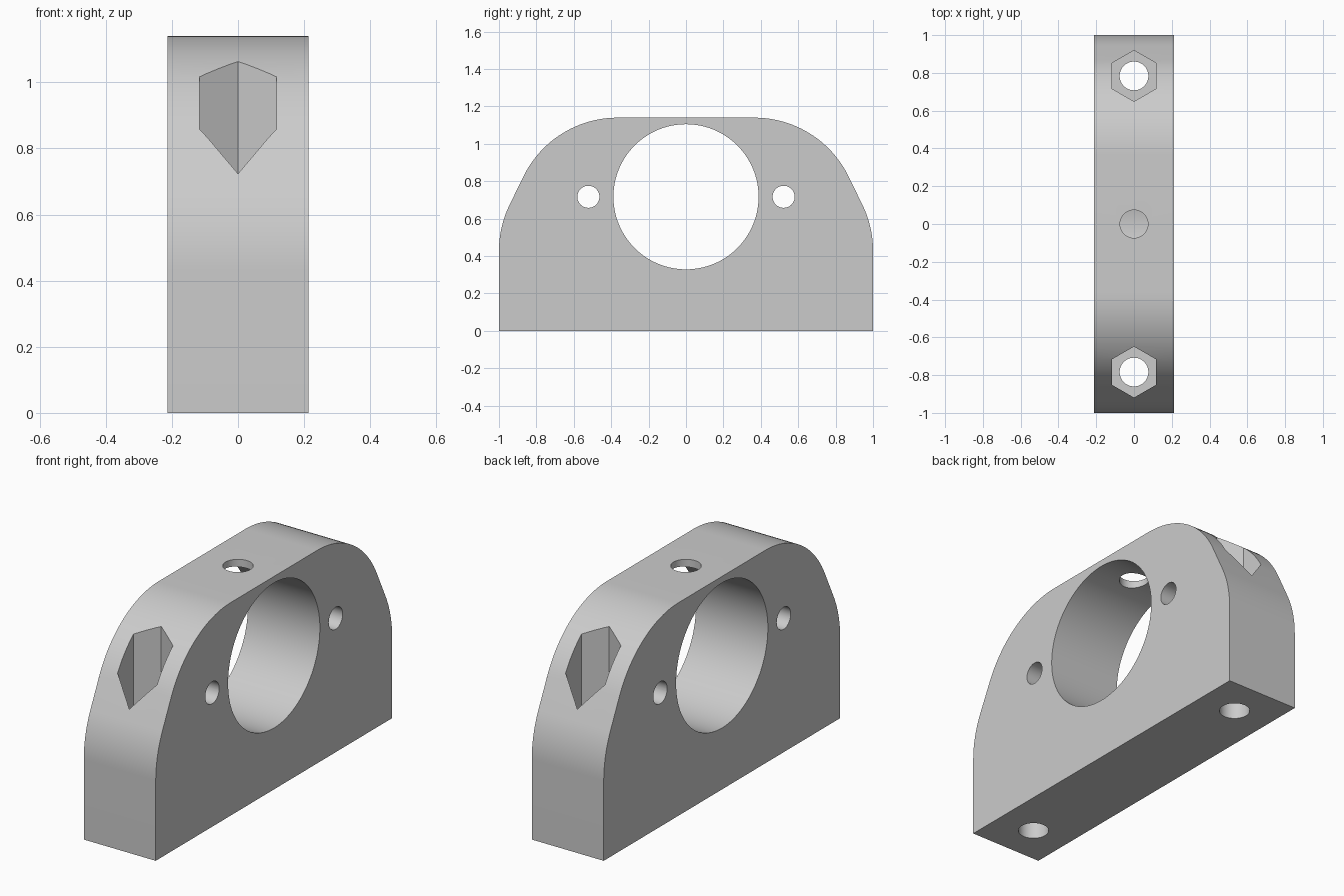
import bpy, bmesh
from math import sin, cos, tan, radians, pi
from mathutils import Matrix

cube = bpy.data.objects.get("Cube")
if cube:
    bpy.data.objects.remove(cube, do_unlink=True)

HALF_WIDTH = 0.213
HEIGHT = 1.14
BORE_Z = 0.717
SHOULDER = 0.56      # radius of both shoulder arcs
FLAT_END = 0.366     # half length of the flat top
BOLT_Y = 0.784
POCKET_FLOOR = 0.4

grey = bpy.data.materials.new("plain grey")
grey.use_nodes = True
grey.diffuse_color = (0.6, 0.6, 0.6, 1)
grey.node_tree.nodes["Principled BSDF"].inputs["Base Color"].default_value = (0.6, 0.6, 0.6, 1)


def to_object(name, bm):
    bmesh.ops.recalc_face_normals(bm, faces=bm.faces)
    mesh = bpy.data.meshes.new(name)
    bm.to_mesh(mesh)
    bm.free()
    mesh.materials.append(grey)
    obj = bpy.data.objects.new(name, mesh)
    bpy.context.scene.collection.objects.link(obj)
    return obj


def prism(name, center, radius, length, sides, axis="Z"):
    """Cylinder or hexagonal prism along Z or X, with a corner towards y."""
    bm = bmesh.new()
    bmesh.ops.create_cone(bm, cap_ends=True, segments=sides, radius1=radius,
                          radius2=radius, depth=length)
    turn = Matrix.Rotation(pi / 2, 4, "Y") if axis == "X" else Matrix.Identity(4)
    bm.transform(Matrix.Translation(center) @ turn)
    return to_object(name, bm)


# Half outline: upper shoulder arc, straight slope, lower arc, foot
slope = radians(64)
half = []
for i in range(25):
    a = slope * i / 24
    half.append((FLAT_END + SHOULDER * sin(a), HEIGHT - SHOULDER * (1 - cos(a))))
y_end, z_end = half[-1]
corner_z = z_end - (1 - y_end) * tan(slope)
low_z = corner_z - SHOULDER * tan((pi / 2 - slope) / 2)
for i in range(13):
    a = slope + (pi / 2 - slope) * i / 12
    half.append((1 - SHOULDER * (1 - sin(a)), low_z + SHOULDER * cos(a)))
half.append((1, 0))
outline = half + [(-y, z) for y, z in reversed(half)]

# Extruded block
bm = bmesh.new()
face = bm.faces.new([bm.verts.new((-HALF_WIDTH, y, z)) for y, z in outline])
grown = bmesh.ops.extrude_face_region(bm, geom=[face])["geom"]
bmesh.ops.translate(bm, vec=(2 * HALF_WIDTH, 0, 0),
                    verts=[g for g in grown if isinstance(g, bmesh.types.BMVert)])
block = to_object("bearing_block", bm)

# Main bore and oil hole through the top wall
cutters = [
    prism("main_bore_cutter", (0, 0, BORE_Z), 0.388, 1, 128, "X"),
    prism("top_hole_cutter", (0, 0, 1.1), 0.074, 0.4, 48),
]
# Side holes, bolt holes and hexagonal nut pockets
for side in (-1, 1):
    cutters += [
        prism("side_hole_cutter", (0, side * 0.522, BORE_Z), 0.059, 1, 48, "X"),
        prism("nut_pocket_cutter", (0, side * BOLT_Y, POCKET_FLOOR + 0.5), 0.135, 1, 6),
        prism("bolt_hole_cutter", (0, side * BOLT_Y, 0.5), 0.076, 2, 48),
    ]

for cutter in cutters:
    cutter.hide_render = True
    mod = block.modifiers.new(cutter.name, "BOOLEAN")
    mod.operation = "DIFFERENCE"
    mod.solver = "EXACT"
    mod.object = cutter

bpy.ops.object.select_all(action="DESELECT")
block.select_set(True)
bpy.context.view_layer.objects.active = block
for mod in list(block.modifiers):
    bpy.ops.object.modifier_apply(modifier=mod.name)
for cutter in cutters:
    bpy.data.objects.remove(cutter, do_unlink=True)
bpy.ops.object.shade_smooth_by_angle(angle=radians(30))
